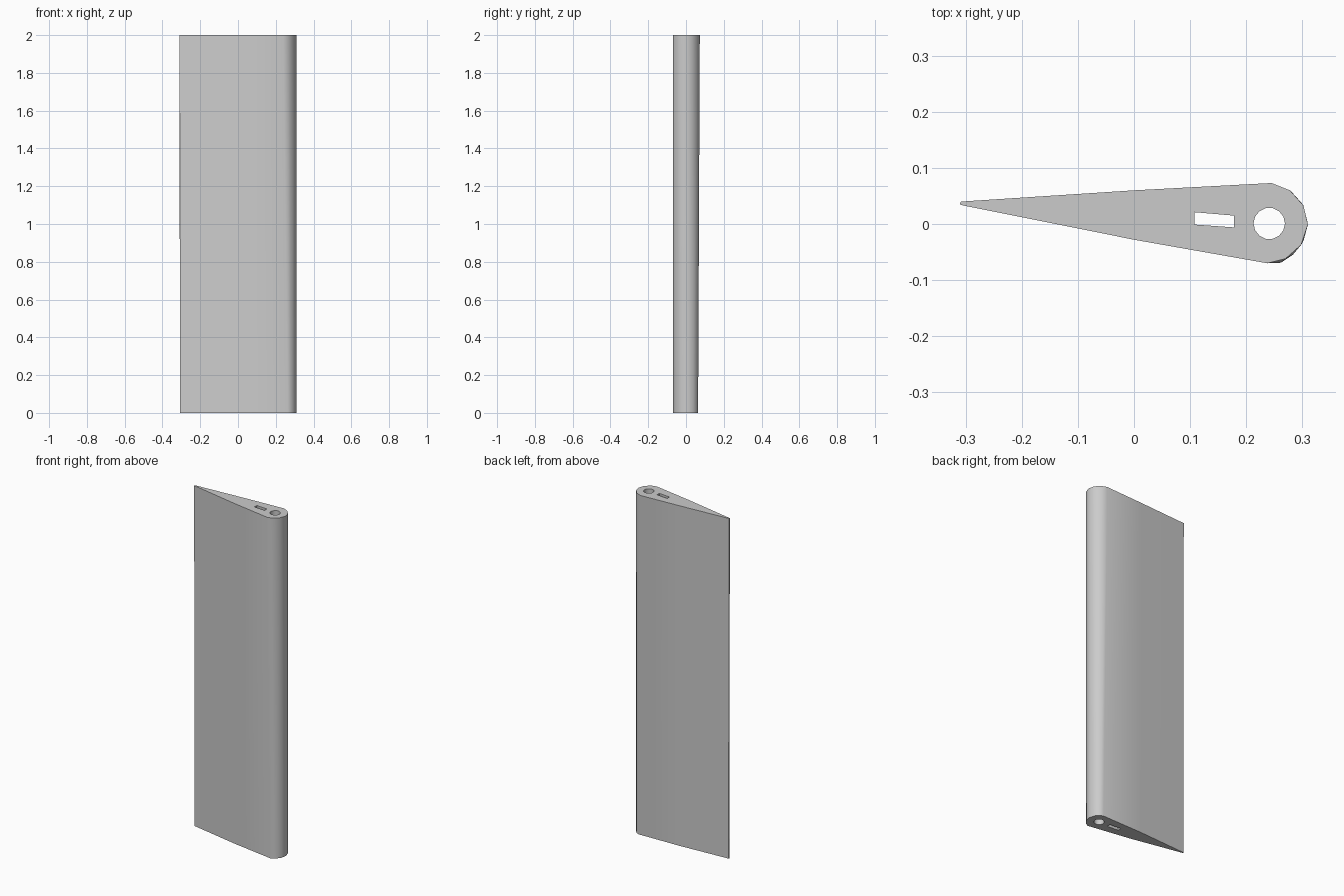
import bpy, bmesh, math

cube = bpy.data.objects.get("Cube")
if cube:
    bpy.data.objects.remove(cube, do_unlink=True)

grey = bpy.data.materials.new("plain grey")
grey.use_nodes = True
COLOUR = (0.6, 0.6, 0.6, 1)
grey.diffuse_color = COLOUR
grey.node_tree.nodes["Principled BSDF"].inputs["Base Color"].default_value = COLOUR

HEIGHT = 2.0

# Blade outline at the tip: blunt trailing edge, flat flanks, rounded nose
top_outline = [(-0.309, 0.034), (0, -0.028), (0.238, -0.07), (0.27, -0.062),
               (0.298, -0.037), (0.31, -0.001), (0.302, 0.033), (0.278, 0.06),
               (0.245, 0.073), (0, 0.06), (-0.308, 0.04), (-0.31, 0.037)]
# The root is slightly twisted against the tip
root_outline = [(-0.306, 0.034), (0, -0.027), (0.262, -0.069), (0.283, -0.055),
                (0.302, -0.03), (0.309, 0.004), (0.299, 0.037), (0.282, 0.056),
                (0.262, 0.064), (0, 0.058), (-0.305, 0.04), (-0.307, 0.037)]
# Round spar hole and slanted slot, both running the full length
spar = [(0.241 + 0.028 * math.cos(a), 0.001 + 0.028 * math.sin(a))
        for a in (i * math.tau / 14 for i in range(14))]
slot = [(0.108, -0.001), (0.178, -0.006), (0.178, 0.015), (0.108, 0.021)]

bm = bmesh.new()
caps = {0: [], HEIGHT: []}


def wall(low, high):
    rings = []
    for z, points in ((0, low), (HEIGHT, high)):
        ring = [bm.verts.new((x, y, z)) for x, y in points]
        n = len(ring)
        caps[z] += [bm.edges.new((ring[i], ring[(i + 1) % n])) for i in range(n)]
        rings.append(ring)
    a, b = rings
    for i in range(n):
        j = (i + 1) % n
        bm.faces.new((a[i], a[j], b[j], b[i]))


wall(root_outline, top_outline)
wall(spar, spar)
wall(slot, slot)

# End caps with the openings left free
for z, edges in caps.items():
    bmesh.ops.triangle_fill(bm, edges=edges, use_beauty=True, normal=(0, 0, 1))
bmesh.ops.recalc_face_normals(bm, faces=bm.faces[:])

mesh = bpy.data.meshes.new("wing_blade")
bm.to_mesh(mesh)
bm.free()
mesh.materials.append(grey)
blade = bpy.data.objects.new("wing_blade", mesh)
bpy.context.collection.objects.link(blade)

bpy.context.view_layer.objects.active = blade
blade.select_set(True)
bpy.ops.object.shade_smooth_by_angle(angle=math.radians(40))
